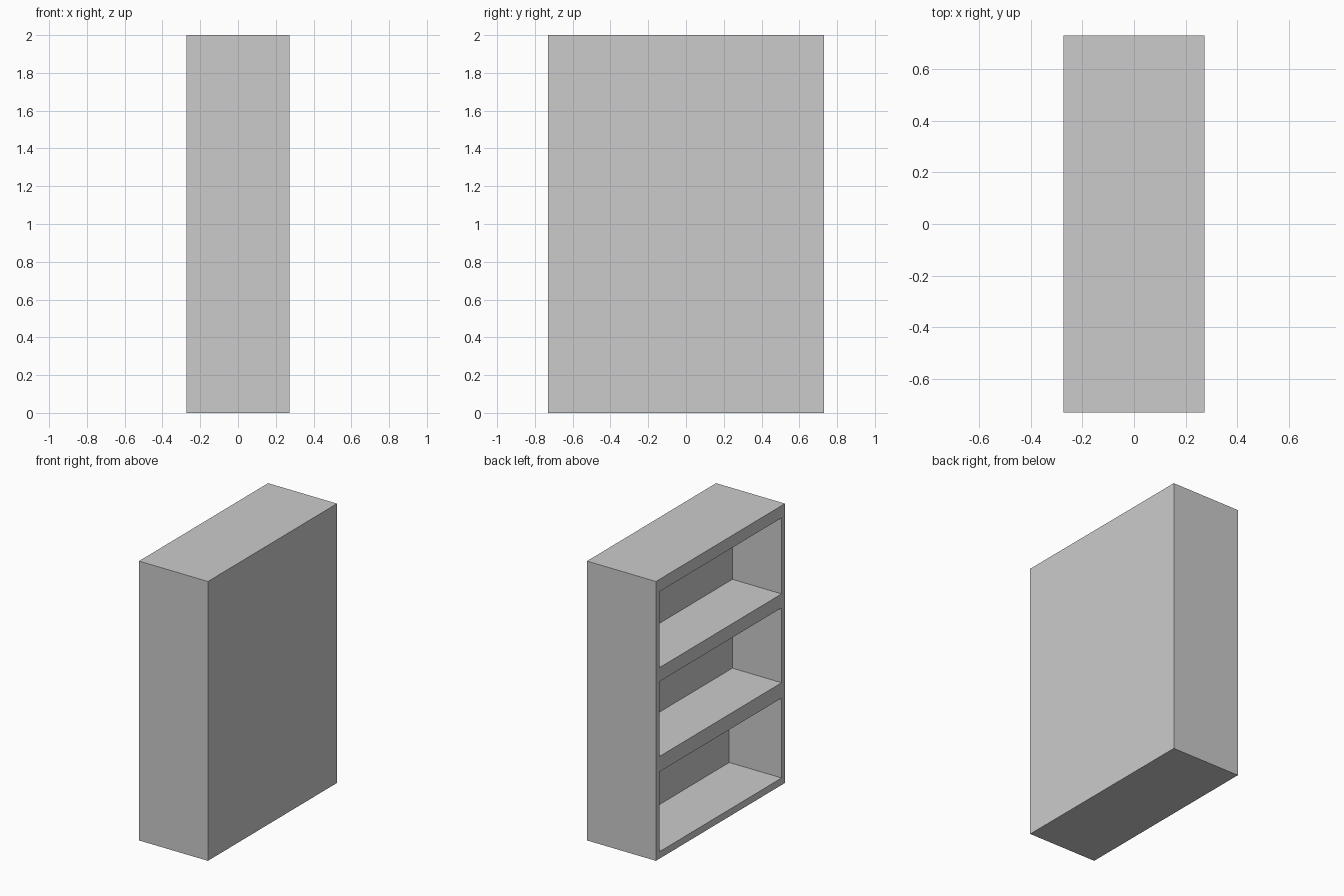
import bpy

if "Cube" in bpy.data.objects:
    bpy.data.objects.remove(bpy.data.objects["Cube"])

HALF_X, HALF_Y, HEIGHT = 0.273, 0.73, 2.0
SIDE = 0.038  # side board thickness


def box(name, lo, hi):
    bpy.ops.mesh.primitive_cube_add(size=1, location=[(a + b) / 2 for a, b in zip(lo, hi)])
    obj = bpy.context.object
    obj.name = name
    obj.scale = [b - a for a, b in zip(lo, hi)]
    bpy.ops.object.transform_apply(location=False, rotation=False, scale=True)
    return obj


# Bookcase carcass
bookcase = box("bookcase", (-HALF_X, -HALF_Y, 0), (HALF_X, HALF_Y, HEIGHT))

# Three shelf compartments opening to -x: bottom, top, depth
for bottom, top, depth in ((0.05, 0.622, 0.415), (0.732, 1.268, 0.39), (1.368, 1.912, 0.39)):
    cutter = box("compartment_cutter",
                 (-HALF_X - 0.1, -HALF_Y + SIDE, bottom),
                 (-HALF_X + depth, HALF_Y - SIDE, top))
    cutter.hide_render = True
    mod = bookcase.modifiers.new("compartment", 'BOOLEAN')
    mod.operation = 'DIFFERENCE'
    mod.solver = 'EXACT'
    mod.object = cutter
    bpy.context.view_layer.objects.active = bookcase
    bpy.ops.object.modifier_apply(modifier=mod.name)
    bpy.data.objects.remove(cutter)
